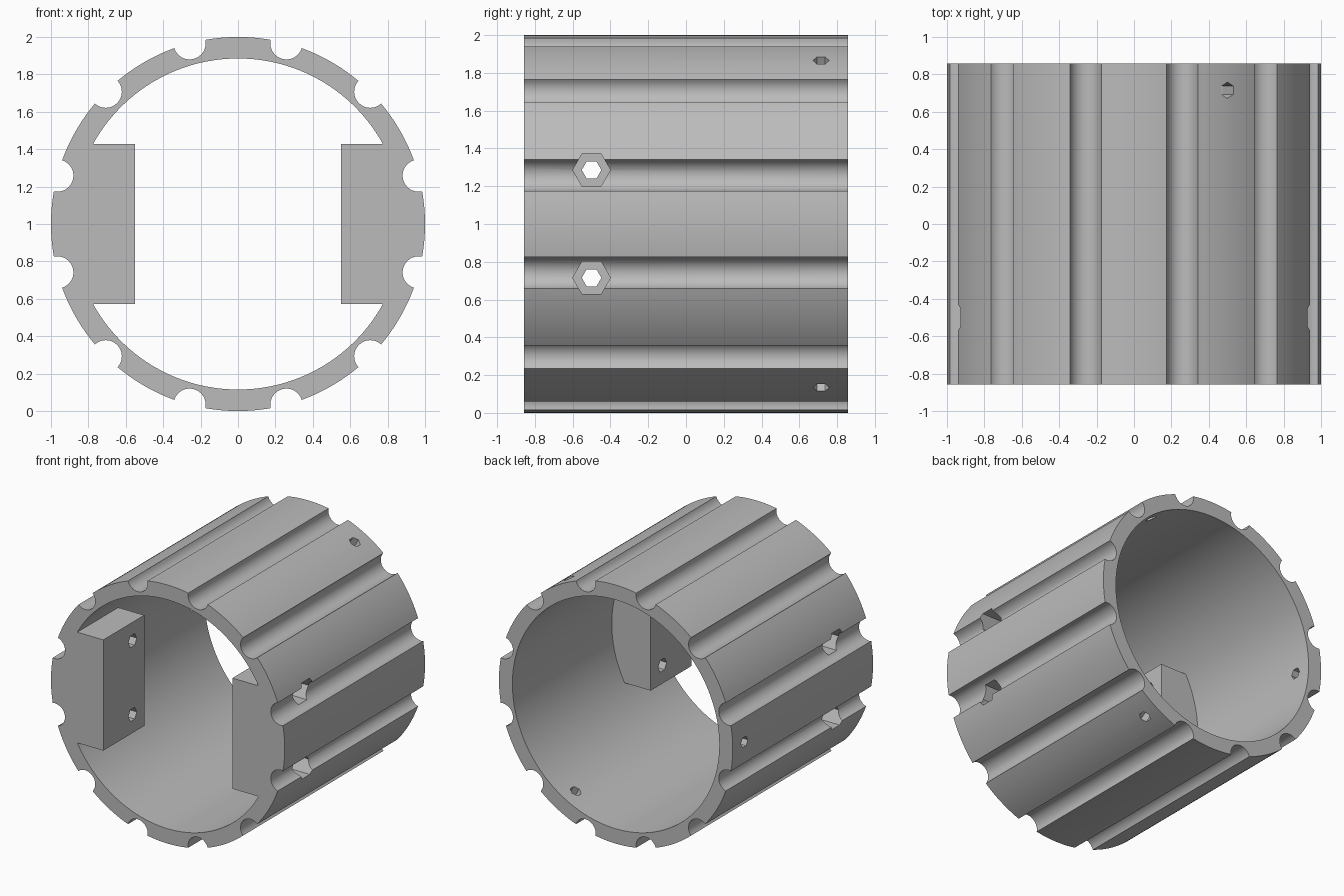
import bpy, bmesh, math
from mathutils import Matrix

if "Cube" in bpy.data.objects:
    bpy.data.objects.remove(bpy.data.objects["Cube"])

HALF = 0.857            # half length along y
R_OUT, R_IN = 1.0, 0.885
R_GROOVE = 0.086

grey = bpy.data.materials.new("light grey")
grey.diffuse_color = (0.5, 0.5, 0.5, 1)
grey.use_nodes = True
grey.node_tree.nodes["Principled BSDF"].inputs["Base Color"].default_value = grey.diffuse_color


def make_object(name, bm):
    bmesh.ops.recalc_face_normals(bm, faces=bm.faces[:])
    mesh = bpy.data.meshes.new(name)
    bm.to_mesh(mesh)
    bm.free()
    mesh.materials.append(grey)
    obj = bpy.data.objects.new(name, mesh)
    bpy.context.collection.objects.link(obj)
    return obj


def combine(target, other, operation):
    mod = target.modifiers.new("cut", 'BOOLEAN')
    mod.operation, mod.solver, mod.object = operation, 'EXACT', other
    bpy.context.view_layer.objects.active = target
    bpy.ops.object.modifier_apply(modifier=mod.name)
    bpy.data.objects.remove(other, do_unlink=True)


def hex_rod(name, radius, angle, r0, r1, y, z):
    """Hexagonal rod pointing outward at an angle in the xz plane."""
    bm = bmesh.new()
    bmesh.ops.create_cone(bm, cap_ends=True, segments=6, radius1=radius,
                          radius2=radius, depth=r1 - r0)
    m = (Matrix.Translation((0, y, z))
         @ Matrix.Rotation(math.pi / 2 - angle, 4, 'Y')
         @ Matrix.Translation((0, 0, (r0 + r1) / 2)))
    bmesh.ops.transform(bm, matrix=m, verts=bm.verts[:])
    obj = make_object(name, bm)
    obj.hide_render = True
    return obj


def grooved_ring():
    """Tube whose outside carries twelve round grooves."""
    half = 2 * math.asin(R_GROOVE / 2)       # half angle of a groove mouth
    sweep = math.pi / 2 - half / 2           # half sweep of the groove arc
    outer, inner = [], []
    for k in range(12):
        c = math.radians(15 + 30 * k)
        for i in range(16):                  # groove
            t = i / 16
            a = c + math.pi + sweep * (1 - 2 * t)
            outer.append((math.cos(c) + R_GROOVE * math.cos(a),
                          math.sin(c) + R_GROOVE * math.sin(a)))
            inner.append(c - half + 2 * half * t)
        land = math.radians(30) - 2 * half
        for i in range(10):                  # outer land
            a = c + half + land * i / 10
            outer.append((math.cos(a), math.sin(a)))
            inner.append(a)
    inner = [(R_IN * math.cos(a), R_IN * math.sin(a)) for a in inner]
    bm = bmesh.new()
    rows = [[bm.verts.new((x, y, z + 1)) for x, z in loop]
            for loop, y in ((outer, -HALF), (outer, HALF),
                            (inner, HALF), (inner, -HALF))]
    n = len(outer)
    for r in range(4):
        a, b = rows[r], rows[(r + 1) % 4]
        for i in range(n):
            j = (i + 1) % n
            bm.faces.new((a[i], a[j], b[j], b[i]))
    return make_object("grooved_ring", bm)


def mounting_block(side):
    """Block on the inside wall, rounded on its hidden outer side."""
    r, h = 0.9, 0.428
    top = math.asin(h / r)
    pts = [(0.552, -h)]
    pts += [(r * math.cos(a), r * math.sin(a))
            for a in (top * (i / 8 - 1) for i in range(17))]
    pts.append((0.552, h))
    bm = bmesh.new()
    face = bm.faces.new([bm.verts.new((side * x, -HALF, z + 1)) for x, z in pts])
    res = bmesh.ops.extrude_face_region(bm, geom=[face])
    moved = [v for v in res["geom"] if isinstance(v, bmesh.types.BMVert)]
    bmesh.ops.translate(bm, verts=moved, vec=(0, 0.5, 0))
    return make_object("mounting_block", bm)


ring = grooved_ring()
for side in (-1, 1):
    combine(ring, mounting_block(side), 'UNION')

# Bolt holes with hexagonal nut pockets through both blocks
for angle in (0, math.pi):
    for z in (0.715, 1.286):
        combine(ring, hex_rod("nut_pocket", 0.1, angle, 0.75, 1.2, -0.5, z), 'DIFFERENCE')
        combine(ring, hex_rod("bolt_hole", 0.052, angle, 0.4, 0.9, -0.5, z), 'DIFFERENCE')

# Three small radial screw holes near the back rim
for deg in (60, 180, 300):
    combine(ring, hex_rod("screw_hole", 0.043, math.radians(deg), 0.7, 1.2, 0.715, 1), 'DIFFERENCE')

bpy.ops.object.select_all(action='DESELECT')
ring.select_set(True)
bpy.context.view_layer.objects.active = ring
bpy.ops.object.shade_smooth_by_angle(angle=math.radians(30))
